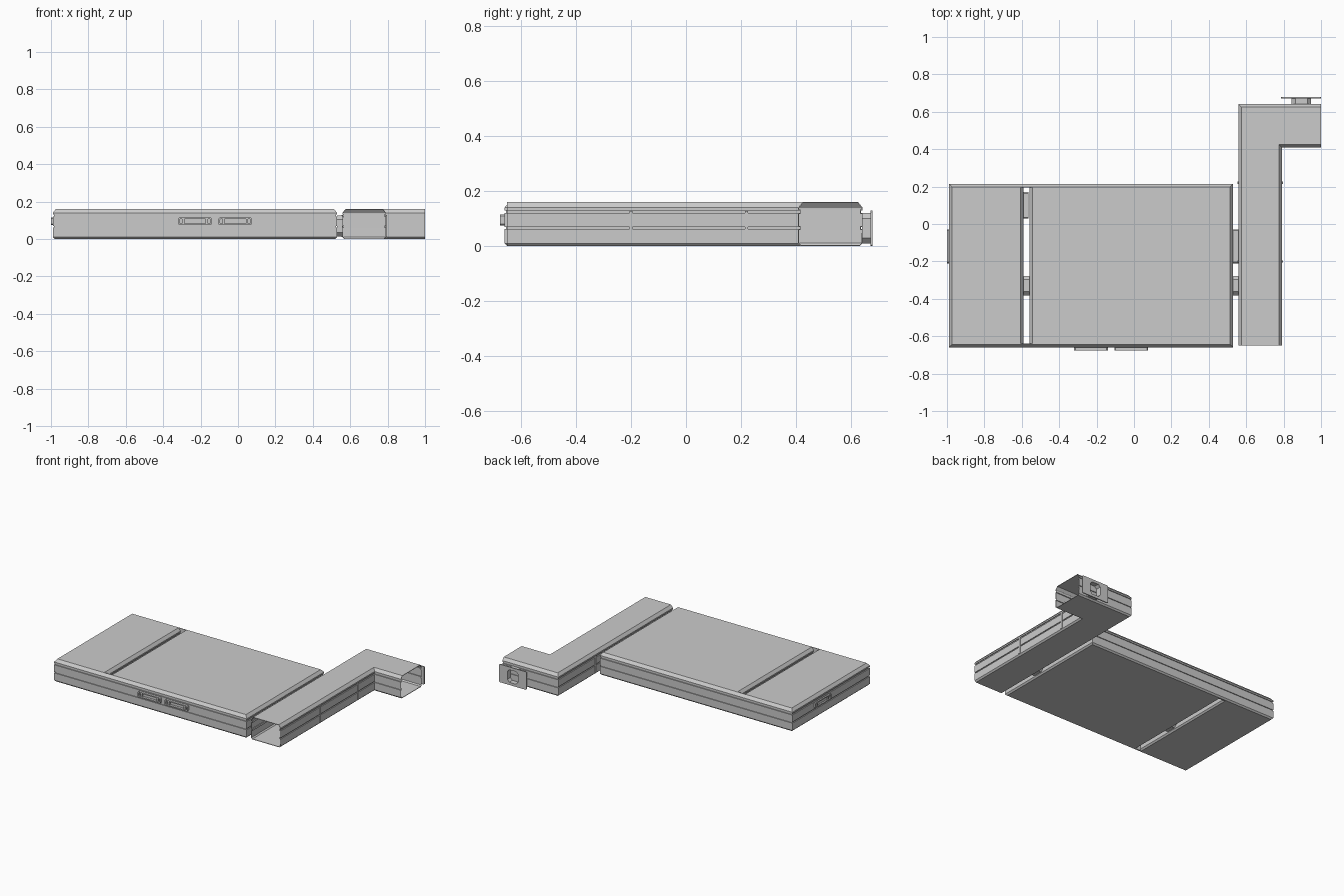
import bpy, bmesh
from mathutils import Vector

cube = bpy.data.objects.get("Cube")
if cube:
    bpy.data.objects.remove(cube, do_unlink=True)

grey = bpy.data.materials.new("Hull grey")
grey.use_nodes = True
grey.diffuse_color = (0.6, 0.6, 0.6, 1)
grey.node_tree.nodes["Principled BSDF"].inputs["Base Color"].default_value = (0.6, 0.6, 0.6, 1)

# Wall section from floor to roof: (inset, height), with two grooves
WALL = [(0.01, 0), (0, 0.01), (0, 0.062), (0.006, 0.062), (0.006, 0.07), (0, 0.07),
        (0, 0.12), (0.006, 0.12), (0.006, 0.13), (0, 0.13), (0, 0.14), (0.016, 0.16)]


def loft(name, rings, cap=True, closed=True, loop=False):
    """Bridge rings of points into one object."""
    bm = bmesh.new()
    rows = [[bm.verts.new(p) for p in ring] for ring in rings]
    pairs = list(zip(rows, rows[1:]))
    if loop:
        pairs.append((rows[-1], rows[0]))
    for a, b in pairs:
        n = len(a)
        for i in range(n if closed else n - 1):
            j = (i + 1) % n
            bm.faces.new((a[i], a[j], b[j], b[i]))
    if cap:
        bm.faces.new(rows[0])
        bm.faces.new(rows[-1])
    bmesh.ops.recalc_face_normals(bm, faces=bm.faces)
    mesh = bpy.data.meshes.new(name)
    bm.to_mesh(mesh)
    bm.free()
    mesh.materials.append(grey)
    obj = bpy.data.objects.new(name, mesh)
    bpy.context.collection.objects.link(obj)
    return obj


def room(name, x0, x1, y0, y1):
    return loft(name, [[(x0 + i, y0 + i, z), (x1 - i, y0 + i, z),
                        (x1 - i, y1 - i, z), (x0 + i, y1 - i, z)] for i, z in WALL])


def box(name, lo, hi):
    return loft(name, [[(lo[0], lo[1], z), (hi[0], lo[1], z),
                        (hi[0], hi[1], z), (lo[0], hi[1], z)] for z in (lo[2], hi[2])])


def octagon(w, h, c):
    return [(-w + c, -h), (w - c, -h), (w, -h + c), (w, h - c),
            (w - c, h), (-w + c, h), (-w, h - c), (-w, -h + c)]


def frame(name, centre, along, outer, inner, depth):
    """Hollow octagonal frame running out of a wall along x or y."""
    rings = []
    for profile, d in ((outer, 0), (outer, depth), (inner, depth), (inner, 0)):
        rings.append([Vector(centre) + (Vector((d, u, v)) if along == "x" else Vector((u, d, v)))
                      for u, v in octagon(*profile)])
    return loft(name, rings, cap=False, loop=True)


def window(name, centre, along, half, depth):
    """Shallow window frame with a post near each end."""
    frame(name, centre, along, (half, 0.02, 0.006), (half - 0.008, 0.012, 0.004), depth)
    for k, s in enumerate((-1, 1)):
        mid = Vector(centre) + Vector((0, s, 0) if along == "x" else (s, 0, 0)) * half * 0.7
        out = Vector((depth, 0, 0) if along == "x" else (0, depth, 0)) * 0.8
        across = Vector((0, 0.006, 0) if along == "x" else (0.006, 0, 0))
        up = Vector((0, 0, 0.014))
        loft(f"{name}_post_{k}", [[mid - across + v, mid + across + v,
                                  mid + across + out + v, mid - across + out + v]
                                 for v in (-up, up)])


# Two rooms, separated by a slot
FRONT, BACK = -0.66, 0.215
room("small_room", -0.99, -0.59, FRONT, BACK)
room("large_room", -0.56, 0.53, FRONT, BACK)

# Outer walls bridging the slot
for name, y, s in (("front_wall_bridge", FRONT, 1), ("back_wall_bridge", BACK, -1)):
    section = [(y + s * i, z) for i, z in WALL] + [(y + s * 0.02, 0.16), (y + s * 0.02, 0)]
    loft(name, [[(x, v, z) for v, z in section] for x in (-0.61, -0.54)])

# Hollow L-shaped corridor with open ends, mitred at the corner
HALF, CX, CY = 0.117, 0.675, 0.525
side = [(HALF - i, z) for i, z in WALL]
section = side + [(-u, z) for u, z in reversed(side)]
corridor = loft("corridor", [[(CX + u, -0.65, z) for u, z in section],
                             [(CX + u, CY - u, z) for u, z in section],
                             [(1.0, CY - u, z) for u, z in section]], cap=False)
shell = corridor.modifiers.new("Thickness", "SOLIDIFY")
shell.thickness = 0.004
shell.offset = -1

# Ribs on the corridor walls
for k, y in enumerate((-0.2, 0.22)):
    for label, x in (("left", CX + HALF), ("right", CX - HALF)):
        box(f"corridor_{label}_rib_{k}", (x - 0.004, y - 0.006, 0.012), (x + 0.004, y + 0.006, 0.128))

# Windows on the room walls
window("front_window_right", (-0.23, FRONT, 0.095), "y", 0.09, -0.017)
window("front_window_left", (-0.015, FRONT, 0.095), "y", 0.09, -0.017)
window("right_window", (-0.99, -0.12, 0.095), "x", 0.09, -0.01)
window("left_window", (0.53, -0.12, 0.095), "x", 0.09, 0.028)
window("slot_window", (-0.59, 0.1, 0.095), "x", 0.07, 0.025)

# Door passages between rooms and corridor
DOOR_OUT, DOOR_IN = (0.052, 0.055, 0.02), (0.042, 0.045, 0.016)
frame("slot_passage", (-0.59, -0.33, 0.07), "x", DOOR_OUT, DOOR_IN, 0.03)
frame("corridor_passage", (0.53, -0.33, 0.07), "x", DOOR_OUT, DOOR_IN, 0.03)

# Rear exit: passage and flange plate with a doorway
frame("rear_passage", (0.895, 0.64, 0.065), "y", DOOR_OUT, DOOR_IN, 0.035)
frame("rear_flange", (0.893, 0.671, 0.065), "y", (0.107, 0.064, 0.004), DOOR_IN, 0.007)
